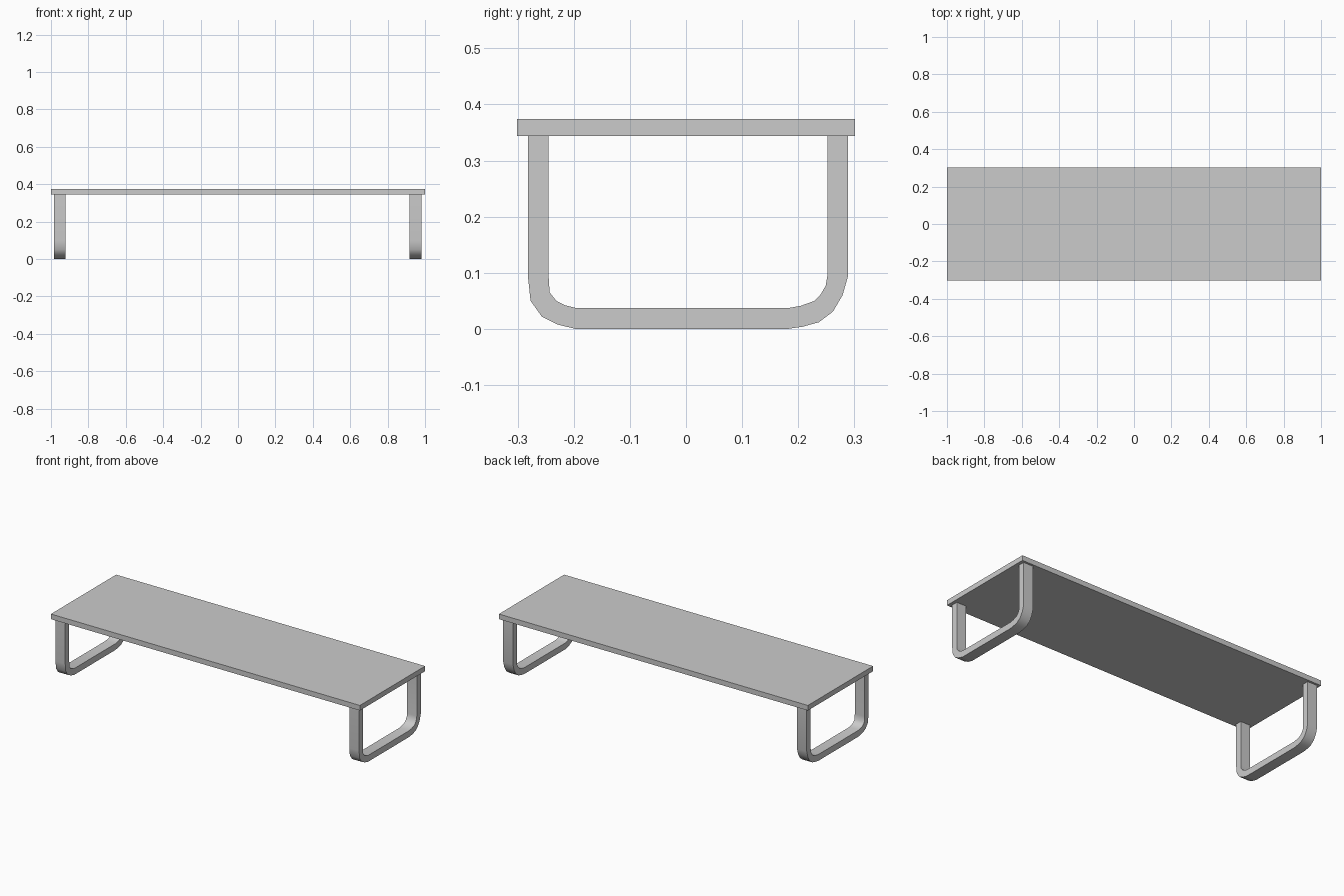
import bpy, bmesh, math

if "Cube" in bpy.data.objects:
    bpy.data.objects.remove(bpy.data.objects["Cube"])

TOP_Z, BOARD_BOTTOM = 0.374, 0.344

# Leg frame cross-section in (y, z): matching outer and inner outlines
OUTER = [(-0.282, BOARD_BOTTOM), (-0.282, 0.096), (-0.277, 0.050), (-0.257, 0.022),
         (-0.229, 0.008), (-0.197, 0.0), (0.181, 0.0), (0.208, 0.004),
         (0.237, 0.012), (0.262, 0.031), (0.279, 0.060), (0.289, 0.095),
         (0.289, BOARD_BOTTOM)]
INNER = [(-0.245, BOARD_BOTTOM), (-0.245, 0.096), (-0.243, 0.065), (-0.231, 0.050),
         (-0.215, 0.042), (-0.195, 0.037), (0.181, 0.037), (0.204, 0.041),
         (0.229, 0.050), (0.239, 0.060), (0.249, 0.077), (0.252, 0.095),
         (0.252, BOARD_BOTTOM)]


def finish(name, bm):
    bmesh.ops.recalc_face_normals(bm, faces=bm.faces[:])
    mesh = bpy.data.meshes.new(name)
    bm.to_mesh(mesh)
    bm.free()
    obj = bpy.data.objects.new(name, mesh)
    bpy.context.collection.objects.link(obj)
    return obj


def leg_frame(name, x0, x1):
    bm = bmesh.new()
    # One four-cornered ring per outline station, bridged into a bent bar
    rings = [[bm.verts.new(p) for p in ((x0, *o), (x1, *o), (x1, *i), (x0, *i))]
             for o, i in zip(OUTER, INNER)]
    for a, b in zip(rings, rings[1:]):
        for k in range(4):
            n = (k + 1) % 4
            bm.faces.new((a[k], a[n], b[n], b[k]))
    bm.faces.new(rings[0])
    bm.faces.new(rings[-1])
    obj = finish(name, bm)
    bpy.ops.object.select_all(action='DESELECT')
    obj.select_set(True)
    bpy.context.view_layer.objects.active = obj
    bpy.ops.object.shade_smooth_by_angle(angle=math.radians(40))


# Flat bench top
bm = bmesh.new()
bmesh.ops.create_cube(bm, size=1)
bmesh.ops.scale(bm, vec=(2.0, 0.603, TOP_Z - BOARD_BOTTOM), verts=bm.verts)
bmesh.ops.translate(bm, vec=(0, 0, (TOP_Z + BOARD_BOTTOM) / 2), verts=bm.verts)
finish("bench_top", bm)

# U-shaped legs at each end
leg_frame("left_leg_frame", -0.984, -0.921)
leg_frame("right_leg_frame", 0.918, 0.981)
